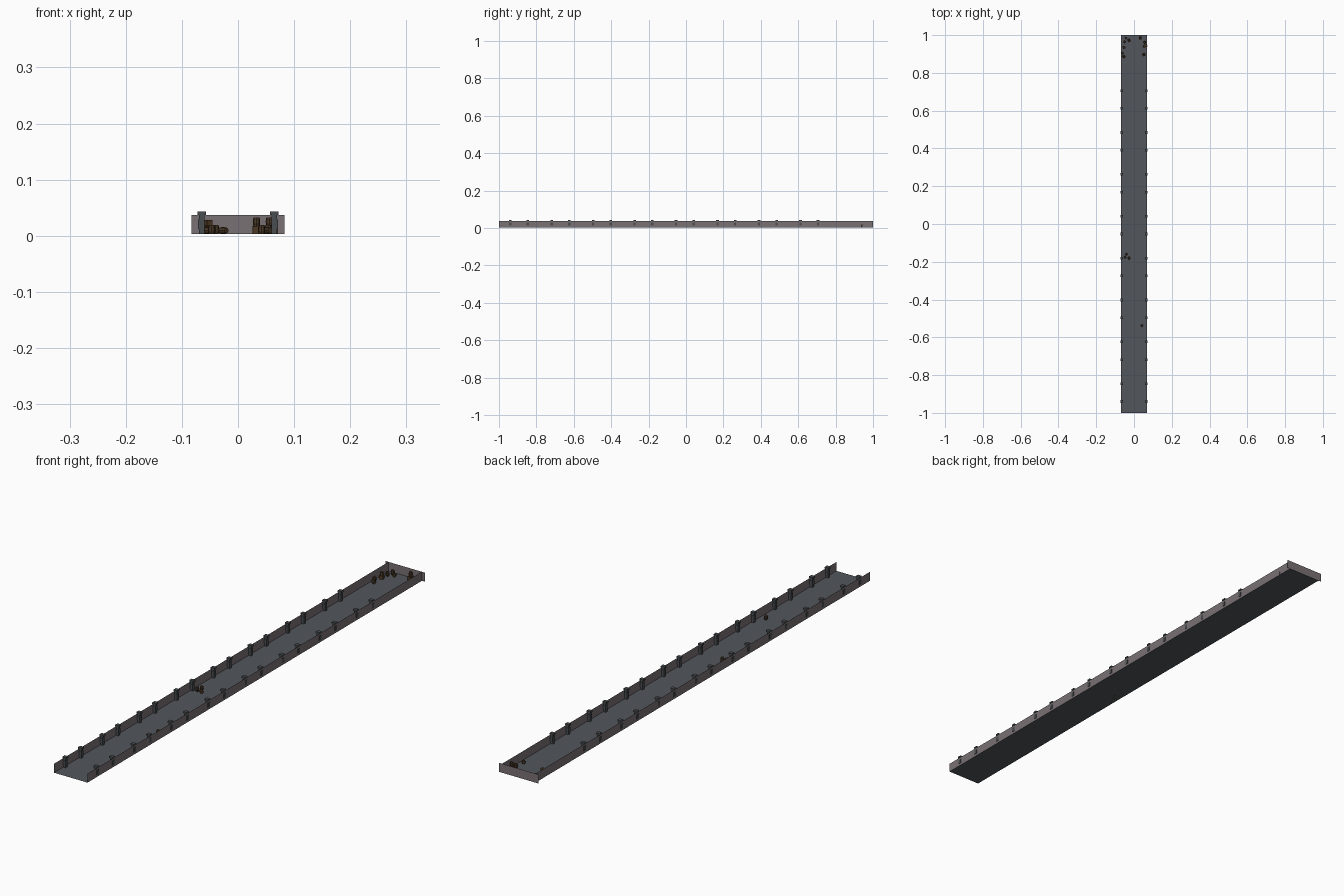
import bpy, bmesh, math
from mathutils import Matrix

if "Cube" in bpy.data.objects:
    bpy.data.objects.remove(bpy.data.objects["Cube"])


def material(name, rgb):
    m = bpy.data.materials.new(name)
    m.diffuse_color = (*rgb, 1)
    m.use_nodes = True
    m.node_tree.nodes["Principled BSDF"].inputs["Base Color"].default_value = m.diffuse_color
    return m


FLOOR = material("slate floor", (0.085, 0.092, 0.105))
WALL = material("grey wall", (0.195, 0.165, 0.175))
POST = material("dark stone", (0.065, 0.075, 0.08))
WOOD = material("brown wood", (0.075, 0.042, 0.018))
BAND = material("dark iron", (0.03, 0.027, 0.025))


def finish(name, bm, mats):
    me = bpy.data.meshes.new(name)
    bm.to_mesh(me)
    bm.free()
    for m in mats:
        me.materials.append(m)
    ob = bpy.data.objects.new(name, me)
    bpy.context.collection.objects.link(ob)
    return ob


def sheet(name, corners, mat):
    bm = bmesh.new()
    bm.faces.new([bm.verts.new(c) for c in corners])
    finish(name, bm, [mat])


def box(bm, x0, x1, y0, y1, z0, z1):
    mat = Matrix.Translation(((x0 + x1) / 2, (y0 + y1) / 2, (z0 + z1) / 2)) \
        @ Matrix.Diagonal((x1 - x0, y1 - y0, z1 - z0, 1))
    return bmesh.ops.create_cube(bm, size=1, matrix=mat)


# Floor and walls are thin sheets
W, H, Z0 = 0.07, 0.037, 0.003
sheet("floor", [(-W, -1, Z0), (W, -1, Z0), (W, 1, Z0), (-W, 1, Z0)], FLOOR)
sheet("left_wall", [(-W, -1, Z0), (-W, 1, Z0), (-W, 1, H), (-W, -1, H)], WALL)
sheet("right_wall", [(W, 1, Z0), (W, -1, Z0), (W, -1, H), (W, 1, H)], WALL)
sheet("end_wall", [(-0.083, 1, Z0), (0.083, 1, Z0), (0.083, 1, H), (-0.083, 1, H)], WALL)

# Pairs of posts repeated along both walls
for i in range(8):
    for dy in (0, 0.094):
        y = -0.94 + i * 0.2217 + dy
        for s, side in ((-1, "left"), (1, "right")):
            bm = bmesh.new()
            for xa, xb, h, za, zb in ((0.060, 0.0695, 0.005, 0.003, 0.038),
                                      (0.0595, 0.0715, 0.006, 0.012, 0.029),
                                      (0.057, 0.0725, 0.007, 0.037, 0.043)):
                a, b = sorted((s * xa, s * xb))
                box(bm, a, b, y - h, y + h, za, zb)
            finish(side + "_post", bm, [POST])


# Eight-sided barrels, with iron rings above and below the belly
def barrel(x, y, z=Z0, lying=None):
    bm = bmesh.new()
    prof = [(0.0052, 0), (0.006, 0.003), (0.0064, 0.0045), (0.0066, 0.008),
            (0.0064, 0.0115), (0.006, 0.013), (0.0052, 0.016)]
    rings = [[bm.verts.new((r * math.cos(k * math.pi / 4), r * math.sin(k * math.pi / 4), h))
              for k in range(8)] for r, h in prof]
    for j in range(6):
        for k in range(8):
            f = bm.faces.new((rings[j][k], rings[j][(k + 1) % 8],
                              rings[j + 1][(k + 1) % 8], rings[j + 1][k]))
            f.material_index = 1 if j in (1, 4) else 0
    bm.faces.new(rings[0][::-1])
    bm.faces.new(rings[-1])
    ob = finish("barrel", bm, [WOOD, BAND])
    ob.location = (x, y, z)
    if lying is not None:
        ob.rotation_euler = (math.pi / 2, 0, lying)
        ob.location.z += 0.0065


# Crates with a recessed panel on each face
def crate(x, y, z=Z0, turn=0, s=0.014):
    bm = bmesh.new()
    box(bm, -s / 2, s / 2, -s / 2, s / 2, 0, s)
    bmesh.ops.inset_individual(bm, faces=bm.faces[:], thickness=s * 0.14, depth=-s * 0.06)
    ob = finish("crate", bm, [WOOD])
    ob.location = (x, y, z)
    ob.rotation_euler.z = turn


# Cargo piled at the closed end
crate(-0.053, 0.935, turn=0.3)
barrel(-0.042, 0.985)
barrel(-0.050, 0.965)
barrel(-0.030, 0.980, lying=0.5)
barrel(-0.062, 0.905)
barrel(-0.060, 0.890, lying=1.1)
crate(-0.053, 0.935, Z0 + 0.014, turn=0.5, s=0.011)
crate(0.033, 0.985)
barrel(0.033, 0.985, Z0 + 0.014)
crate(0.056, 0.962)
barrel(0.056, 0.962, Z0 + 0.014)
barrel(0.054, 0.940)
crate(0.063, 0.945, turn=0.2)
barrel(0.047, 0.903, lying=0.7)

# Loose cargo along the way
barrel(-0.040, -0.160)
barrel(-0.032, -0.175, lying=0.8)
barrel(-0.047, -0.176)
barrel(0.042, -0.538)
